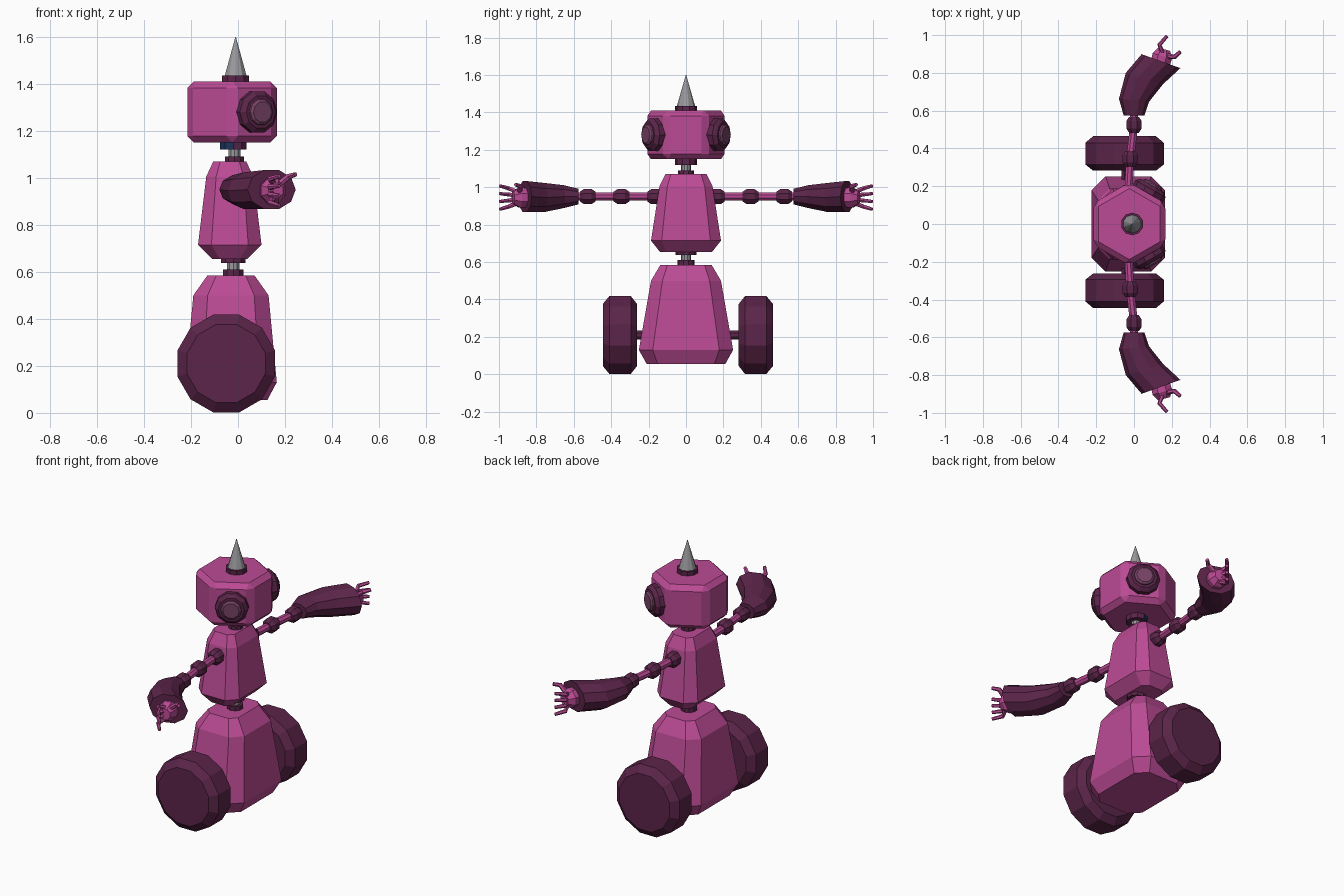
import bpy, bmesh, math
from mathutils import Vector

old = bpy.data.objects.get("Cube")
if old:
    bpy.data.objects.remove(old, do_unlink=True)


def material(name, rgb):
    m = bpy.data.materials.new(name)
    m.use_nodes = True
    m.diffuse_color = (*rgb, 1)
    m.node_tree.nodes["Principled BSDF"].inputs["Base Color"].default_value = (*rgb, 1)
    return m


PINK = material("pink", (0.50, 0.07, 0.30))
PLUM = material("dark plum", (0.105, 0.018, 0.067))
STEEL = material("steel grey", (0.32, 0.32, 0.34))
LENS = material("dusky mauve", (0.18, 0.055, 0.13))
NAVY = material("navy blue", (0.01, 0.035, 0.10))


def loft(name, rings, mat):
    """Skin a list of equal-length point rings and cap both ends."""
    bm = bmesh.new()
    loops = [[bm.verts.new(p) for p in ring] for ring in rings]
    n = len(loops[0])
    for a, b in zip(loops, loops[1:]):
        for i in range(n):
            j = (i + 1) % n
            bm.faces.new((a[i], a[j], b[j], b[i]))
    bm.faces.new(loops[0])
    bm.faces.new(loops[-1])
    bmesh.ops.recalc_face_normals(bm, faces=bm.faces)
    me = bpy.data.meshes.new(name)
    bm.to_mesh(me)
    bm.free()
    me.materials.append(mat)
    ob = bpy.data.objects.new(name, me)
    bpy.context.collection.objects.link(ob)
    return ob


def tube(name, pts, radii, sides, mat, flat=1.0, dirs=None, turn=0.5):
    """Polygonal tube through points; flat scales its height."""
    pts = [Vector(p) for p in pts]
    rings = []
    for k, (p, r) in enumerate(zip(pts, radii)):
        if dirs:
            t = Vector(dirs[k]).normalized()
        else:
            t = (pts[min(k + 1, len(pts) - 1)] - pts[max(k - 1, 0)]).normalized()
        ref = Vector((1, 0, 0)) if abs(t.z) > 0.9 else Vector((0, 0, 1))
        u = t.cross(ref).normalized()
        v = u.cross(t)
        angles = [(i + turn) * math.tau / sides for i in range(sides)]
        rings.append([p + u * r * math.sin(a) + v * r * flat * math.cos(a) for a in angles])
    return loft(name, rings, mat)


def lathe(name, x, profile, mat, sides=10):
    """Upright turned part from (z, radius) pairs."""
    return tube(name, [(x, 0, z) for z, r in profile], [r for z, r in profile], sides, mat)


def block(name, x, sections, corner):
    """Tapered box with cut corners from (z, half x, half y) sections."""
    rings = []
    for z, hx, hy in sections:
        c = corner * hx
        quad = [(hx, hy - c), (hx - c, hy)]
        quad += [(-a, b) for a, b in reversed(quad)]
        quad += [(-a, -b) for a, b in quad]
        rings.append([Vector((x + a, b, z)) for a, b in quad])
    return loft(name, rings, PINK)


# Body blocks
block("lower_body", -0.03, [(0.055, 0.155, 0.21), (0.13, 0.195, 0.252),
                            (0.5, 0.16, 0.187), (0.585, 0.10, 0.137)], 0.38)
block("torso", -0.035, [(0.655, 0.075, 0.14), (0.715, 0.135, 0.187),
                        (1.005, 0.10, 0.142), (1.07, 0.07, 0.11)], 0.42)

# Six-sided head with cut edges
HEAD_X = -0.025
head = lathe("head", HEAD_X, [(1.15, 0.22), (1.41, 0.22)], PINK, 6)
for v in head.data.vertices:  # place corners on the y axis
    a = round((math.atan2(v.co.y, v.co.x - HEAD_X) - math.pi / 6) / (math.pi / 3) + 0.01)
    a = math.pi / 6 + a * math.pi / 3
    v.co.x, v.co.y = HEAD_X + 0.22 * math.cos(a), 0.22 * math.sin(a)
bevel = head.modifiers.new("cut_edges", "BEVEL")
bevel.width = 0.028
bevel.segments = 1

# Spike, neck and waist
lathe("spike_ring", -0.01, [(1.405, 0.06), (1.435, 0.06)], PLUM)
lathe("spike", -0.01, [(1.43, 0.05), (1.6, 0.001)], STEEL)
lathe("neck_rod", -0.015, [(1.06, 0.026), (1.15, 0.026)], STEEL)
lathe("neck_lower_collar", -0.015, [(1.06, 0.042), (1.09, 0.042)], PLUM)
collar = lathe("neck_upper_collar", -0.02, [(1.12, 0.06), (1.16, 0.06)], PLUM)
collar.data.materials.append(NAVY)
for f in collar.data.polygons:
    f.material_index = int(f.center.x < -0.03)
lathe("waist_rod", -0.02, [(0.58, 0.028), (0.66, 0.028)], STEEL)
lathe("waist_lower_collar", -0.02, [(0.58, 0.045), (0.61, 0.045)], PLUM)
lathe("waist_upper_collar", -0.02, [(0.637, 0.055), (0.66, 0.055)], PLUM)

# Paired parts on both ends of the y axis
for s, side in ((-1, "front"), (1, "back")):

    # Eye facing out of the slanted head face
    out = Vector((0.5, 0.866 * s, 0))
    base = Vector((HEAD_X + 0.005, 0, 1.28)) + out * 0.19

    def eye(part, profile, mat):
        tube(f"{side}_{part}", [base + out * d for d, r in profile],
             [r for d, r in profile], 10, mat)

    eye("eye_rim", [(-0.02, 0.092), (0.025, 0.092), (0.045, 0.072)], PLUM)
    eye("eye_lens", [(0.04, 0.06), (0.052, 0.056), (0.06, 0.045)], LENS)

    # Wheel and axle
    def along(x, z, ys, shift=0.0):
        return [(x, s * y + shift, z) for y in ys]

    tube(f"{side}_wheel", along(-0.05, 0.21, (0.272, 0.305, 0.42, 0.455), 0.01),
         (0.172, 0.215, 0.215, 0.172), 12, PLUM)
    tube(f"{side}_axle", along(-0.04, 0.21, (0.18, 0.29)), (0.027, 0.027), 8, PLUM)

    # Arm rods and joints
    def arm(pts):
        return [(x, s * y, z) for x, y, z in pts]

    joints = [(-0.03, 0.165, 0.95), (-0.02, 0.345, 0.95), (0.0, 0.525, 0.95)]
    tube(f"{side}_upper_arm", arm(joints + [(0.0, 0.6, 0.95)]), [0.023] * 4, 8, PINK)
    for (x, y, z), label in zip(joints, ("shoulder", "elbow", "wrist")):
        tube(f"{side}_{label}_joint", along(x, z, (y - 0.042, y - 0.02, y + 0.02, y + 0.042)),
             (0.028, 0.044, 0.044, 0.028), 8, PLUM)

    # Flared, bent forearm
    tube(f"{side}_forearm",
         arm([(0.0, 0.575, 0.95), (0.0, 0.655, 0.95), (0.055, 0.77, 0.945), (0.143, 0.862, 0.95)]),
         (0.055, 0.08, 0.103, 0.109), 10, PLUM, 0.8,
         arm([(0, 1, 0), (0.1, 1, 0), (0.3, 1, 0), (0.36, 1, 0.0)]))

    # Hand with fingers and thumb
    tube(f"{side}_palm", arm([(0.14, 0.85, 0.945), (0.15, 0.89, 0.945), (0.16, 0.925, 0.945)]),
         (0.055, 0.058, 0.035), 8, PINK)
    for i in range(4):
        lift = (i - 1.5) * 0.022
        tube(f"{side}_finger_{i + 1}",
             arm([(0.15, 0.91, 0.945 + lift), (0.135, 0.95, 0.945 + lift * 1.5),
                  (0.175, 0.995, 0.945 + lift * 1.9)]),
             (0.013, 0.012, 0.009), 6, PINK)
    tube(f"{side}_thumb", arm([(0.17, 0.89, 0.97), (0.215, 0.885, 1.005), (0.245, 0.912, 1.015)]),
         (0.015, 0.013, 0.01), 6, PINK)
